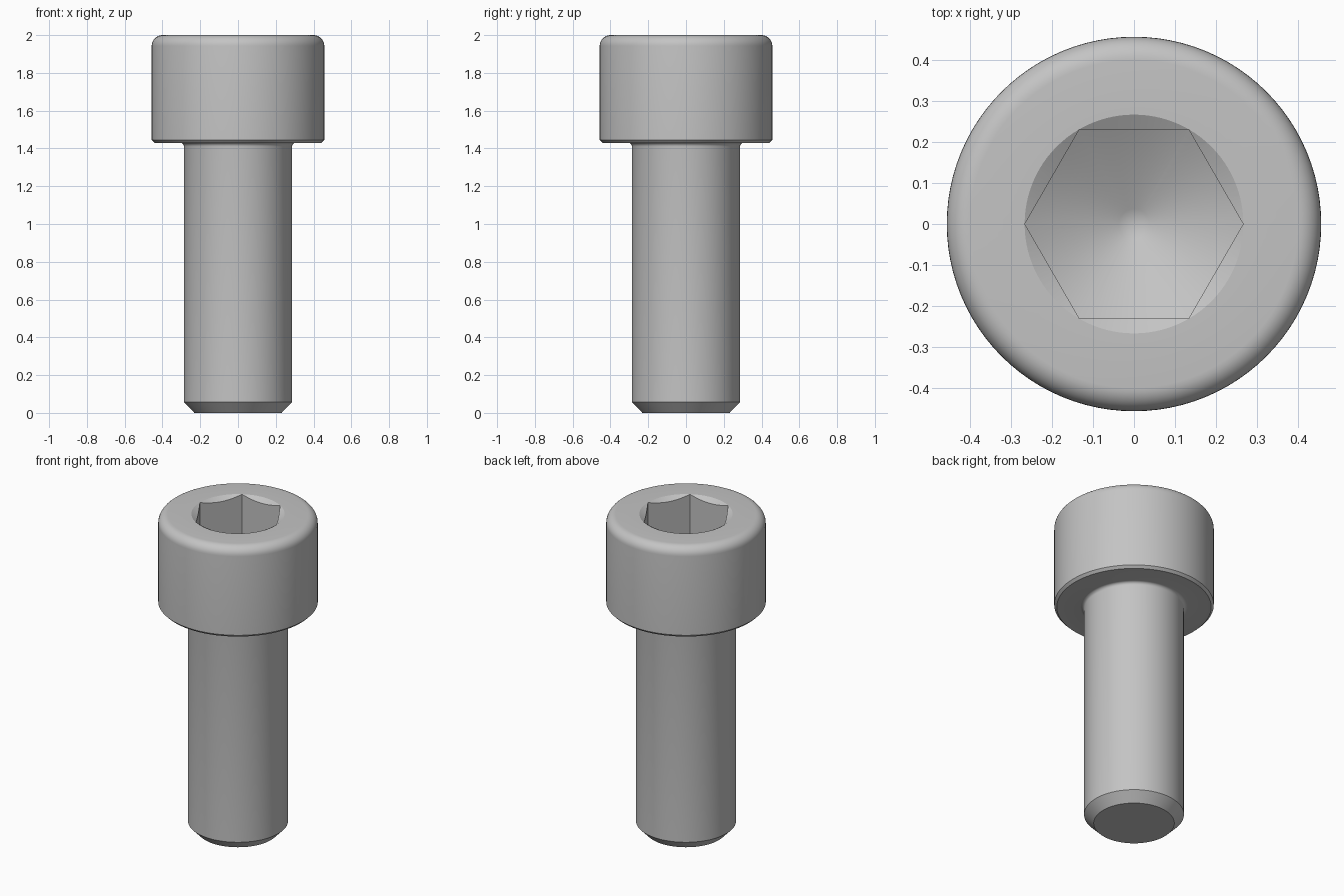
import bpy, bmesh, math

SEGMENTS = 96
SLOPE = math.tan(math.radians(30))

cube = bpy.data.objects.get("Cube")
if cube:
    bpy.data.objects.remove(cube, do_unlink=True)

steel = bpy.data.materials.new("steel grey")
steel.use_nodes = True
steel.diffuse_color = (0.55, 0.55, 0.55, 1)
steel.node_tree.nodes["Principled BSDF"].inputs["Base Color"].default_value = (0.55, 0.55, 0.55, 1)


def arc(cx, cz, r, start, end, steps=8):
    """Points of a fillet arc in the profile plane."""
    angles = [math.radians(start + (end - start) * i / steps) for i in range(steps + 1)]
    return [(cx + r * math.cos(a), cz + r * math.sin(a)) for a in angles]


def revolve(name, profile, segments=SEGMENTS):
    """Solid of revolution from (radius, height) points, axis to axis."""
    bm = bmesh.new()
    verts = [bm.verts.new((r, 0, z)) for r, z in profile]
    edges = [bm.edges.new(pair) for pair in zip(verts, verts[1:])]
    bmesh.ops.spin(bm, geom=verts + edges, cent=(0, 0, 0), axis=(0, 0, 1),
                   angle=math.tau, steps=segments, use_duplicate=False)
    bmesh.ops.remove_doubles(bm, verts=bm.verts, dist=1e-5)
    bmesh.ops.dissolve_degenerate(bm, edges=bm.edges, dist=1e-6)
    bmesh.ops.recalc_face_normals(bm, faces=bm.faces)
    mesh = bpy.data.meshes.new(name)
    bm.to_mesh(mesh)
    bm.free()
    mesh.materials.append(steel)
    obj = bpy.data.objects.new(name, mesh)
    bpy.context.collection.objects.link(obj)
    return obj


def combine(target, tool, operation):
    """Apply a boolean and drop the tool object."""
    bpy.context.view_layer.objects.active = target
    mod = target.modifiers.new("cut", 'BOOLEAN')
    mod.operation = operation
    mod.solver = 'EXACT'
    mod.object = tool
    bpy.ops.object.modifier_apply(modifier=mod.name)
    bpy.data.objects.remove(tool, do_unlink=True)


# Bolt body: chamfered shank, neck fillet, head with rounded top rim
shank, head, under, rim = 0.286, 0.457, 1.43, 0.057
profile = [(0, 0), (shank - 0.055, 0), (shank, 0.057)]
profile += arc(shank + 0.02, under - 0.02, 0.02, 180, 90, 5)
profile += [(head - 0.015, under), (head, under + 0.015)]
profile += arc(head - rim, 2 - rim, rim, 0, 90)
profile += [(0, 2)]
bolt = revolve("socket_head_bolt", profile)

# Hexagonal socket with a conical drilled floor
corner, floor = 0.2665, 1.714
hexagon = revolve("hex_cutter", [(0, 1.45), (corner, 1.45), (corner, 2.1), (0, 2.1)], 6)
tip = 0.037
drill = revolve("drill_cutter", [
    (0, floor - (corner - tip) * SLOPE - 0.01),
    (tip, floor - (corner - tip) * SLOPE),
    (0.34, floor + (0.34 - corner) * SLOPE),
    (0.34, 2.2), (0, 2.2)])
combine(hexagon, drill, 'INTERSECT')
combine(bolt, hexagon, 'DIFFERENCE')

# Countersink around the socket mouth
mouth = 0.267
countersink = revolve("countersink_cutter", [
    (0, 2 - (mouth - 0.2) * SLOPE), (0.2, 2 - (mouth - 0.2) * SLOPE),
    (mouth + 0.08, 2 + 0.08 * SLOPE), (0, 2 + 0.08 * SLOPE)])
combine(bolt, countersink, 'DIFFERENCE')

# Smooth round surfaces, keep machined edges crisp
bpy.ops.object.select_all(action='DESELECT')
bolt.select_set(True)
bpy.context.view_layer.objects.active = bolt
bpy.ops.object.shade_smooth_by_angle(angle=math.radians(25))
